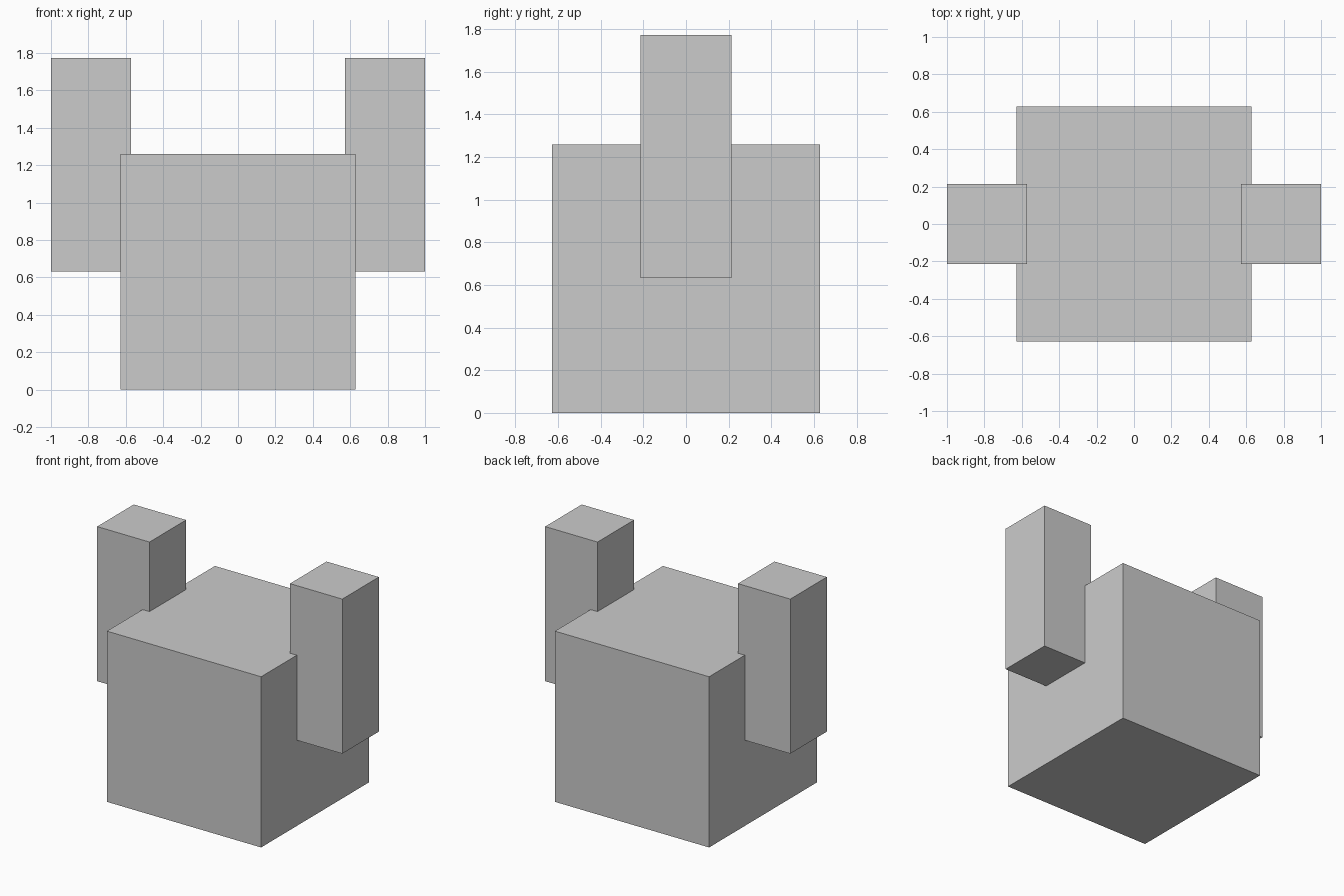
import bpy

if "Cube" in bpy.data.objects:
    bpy.data.objects.remove(bpy.data.objects["Cube"])


def box(name, lo, hi):
    """Axis-aligned box between two corners."""
    center = [(a + b) / 2 for a, b in zip(lo, hi)]
    bpy.ops.mesh.primitive_cube_add(size=1, location=center)
    obj = bpy.context.object
    obj.name = name
    obj.scale = [b - a for a, b in zip(lo, hi)]
    bpy.ops.object.transform_apply(location=False, rotation=False, scale=True)
    return obj


# Main cube body
box("body", (-0.629, -0.629, 0), (0.629, 0.629, 1.259))

# Upright side posts, sunk slightly into the body
for name, side in (("left_post", -1), ("right_post", 1)):
    x0, x1 = sorted((side * 0.573, side * 1.0))
    box(name, (x0, -0.213, 0.632), (x1, 0.213, 1.772))
